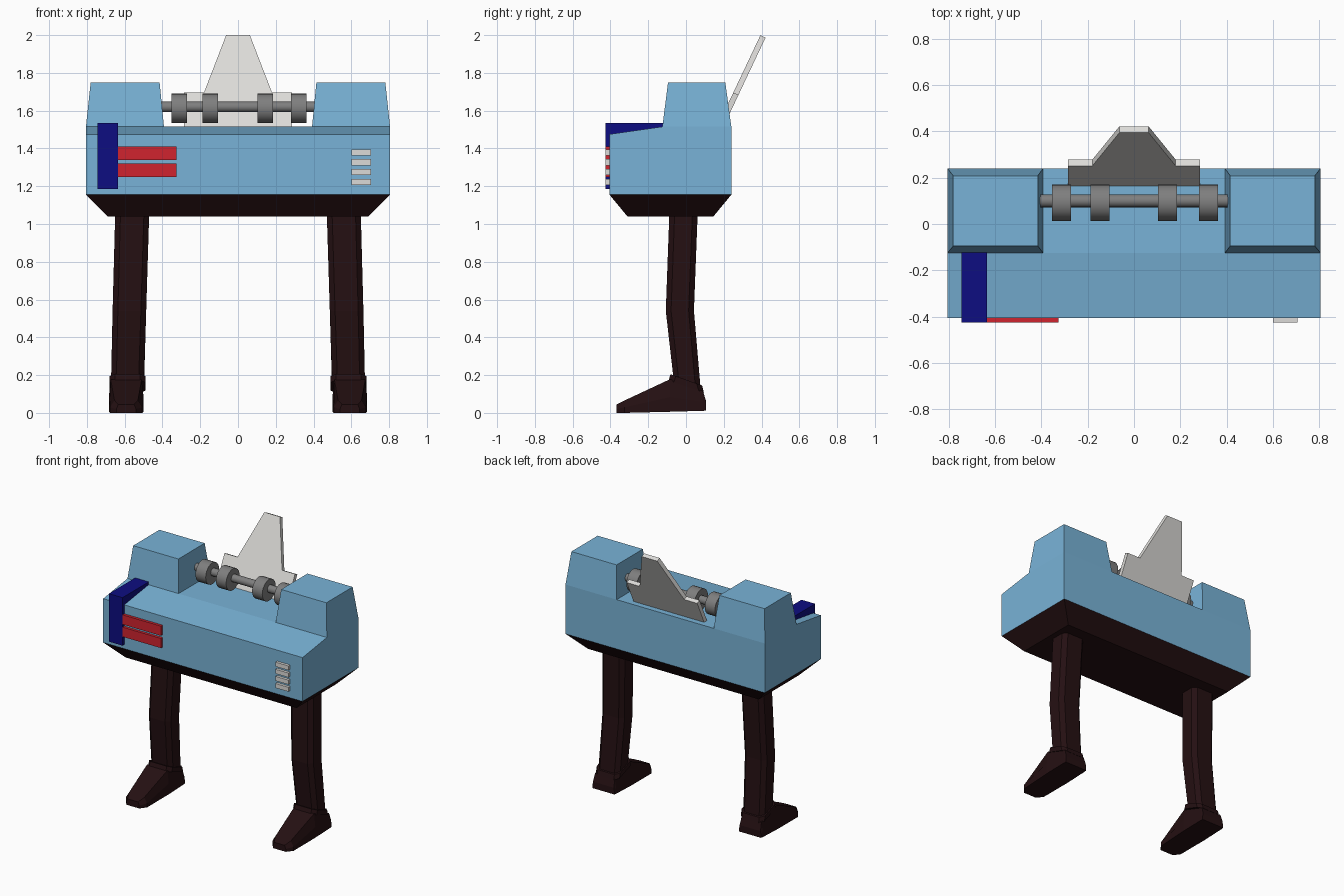
import bpy, bmesh, math
from mathutils import Vector

if "Cube" in bpy.data.objects:
    bpy.data.objects.remove(bpy.data.objects["Cube"])


def material(name, rgb):
    m = bpy.data.materials.new(name)
    m.diffuse_color = (*rgb, 1)
    m.use_nodes = True
    m.node_tree.nodes["Principled BSDF"].inputs["Base Color"].default_value = m.diffuse_color
    return m


BLUE = material("light blue", (0.19, 0.45, 0.68))
BROWN = material("dark brown", (0.018, 0.005, 0.006))
NAVY = material("navy", (0.004, 0.004, 0.22))
RED = material("red", (0.63, 0.017, 0.028))
PALE = material("pale grey", (0.72, 0.71, 0.69))
GREY = material("mid grey", (0.21, 0.21, 0.21))


def loft(name, rings, mat):
    """Skin a series of equal-length rings and cap both ends."""
    bm = bmesh.new()
    vs = [[bm.verts.new(p) for p in r] for r in rings]
    n = len(rings[0])
    for a, b in zip(vs, vs[1:]):
        for i in range(n):
            j = (i + 1) % n
            bm.faces.new((a[i], a[j], b[j], b[i]))
    bm.faces.new(vs[0])
    bm.faces.new(vs[-1])
    bmesh.ops.recalc_face_normals(bm, faces=bm.faces)
    me = bpy.data.meshes.new(name)
    bm.to_mesh(me)
    bm.free()
    me.materials.append(mat)
    ob = bpy.data.objects.new(name, me)
    bpy.context.collection.objects.link(ob)
    return ob


def rect(x0, x1, y0, y1, z):
    return [(x0, y0, z), (x1, y0, z), (x1, y1, z), (x0, y1, z)]


def side_extrude(name, profile, x0, x1, mat):
    """Extrude a (y, z) profile across x."""
    return loft(name, [[(x, y, z) for y, z in profile] for x in (x0, x1)], mat)


def box(name, x0, x1, y0, y1, z0, z1, mat):
    return loft(name, [rect(x0, x1, y0, y1, z0), rect(x0, x1, y0, y1, z1)], mat)


def cylinder(name, x0, x1, y, z, r, mat, sides=24):
    rings = [[(x, y + r * math.cos(2 * math.pi * i / sides), z + r * math.sin(2 * math.pi * i / sides))
              for i in range(sides)] for x in (x0, x1)]
    ob = loft(name, rings, mat)
    bpy.ops.object.select_all(action='DESELECT')
    ob.select_set(True)
    bpy.context.view_layer.objects.active = ob
    bpy.ops.object.shade_smooth_by_angle(angle=math.radians(40))
    return ob


# main body with sloped front deck, and tapered dark underside
side_extrude("body", [(-0.405, 1.155), (0.24, 1.155), (0.24, 1.515), (-0.125, 1.515), (-0.405, 1.475)],
             -0.805, 0.805, BLUE)
loft("underside", [rect(-0.69, 0.69, -0.31, 0.145, 1.04), rect(-0.805, 0.805, -0.405, 0.24, 1.155)], BROWN)

# end towers
for s, side in ((-1, "left"), (1, "right")):
    loft(side + "_tower", [rect(s * 0.392, s * 0.805, -0.125, 0.24, 1.515),
                           rect(s * 0.415, s * 0.78, -0.095, 0.208, 1.75)], BLUE)

# navy band wrapping the front and deck
side_extrude("navy_band", [(-0.425, 1.185), (-0.4, 1.185), (-0.4, 1.47), (-0.12, 1.51),
                           (-0.12, 1.535), (-0.425, 1.535)], -0.745, -0.635, NAVY)
# red bars and vents
for i, (z0, z1) in enumerate(((1.25, 1.32), (1.34, 1.41))):
    box(f"red_bar_{i}", -0.635, -0.325, -0.425, -0.4, z0, z1, RED)
for i in range(4):
    z = 1.207 + i * 0.052
    box(f"vent_{i}", 0.6, 0.705, -0.425, -0.4, z, z + 0.032, PALE)

# axle and rollers
cylinder("axle", -0.41, 0.41, 0.1, 1.62, 0.028, GREY, 16)
for i, x in enumerate((-0.312, -0.147, 0.145, 0.322)):
    cylinder(f"roller_{i}", x - 0.041, x + 0.041, 0.092, 1.612, 0.078, GREY)

# leaning back fin
lean = math.radians(25.3)
up = Vector((0, math.sin(lean), math.cos(lean)))
back = Vector((0, math.cos(lean), -math.sin(lean)))
base = Vector((0, 0.165, 1.515))
half = [(0.285, -0.015), (0.285, 0.2), (0.18, 0.2), (0.063, 0.536)]
outline = half + [(-x, t) for x, t in reversed(half)]
loft("fin", [[base + Vector((x, 0, 0)) + up * t + back * d for x, t in outline] for d in (0, 0.03)], PALE)


def leg_ring(cx, hw, y0, y1, z_front, z_back):
    """Chamfered rectangle, tilted from z_front to z_back."""
    c = 0.028
    pts = [(-hw + c, y0), (hw - c, y0), (hw, y0 + c), (hw, y1 - c),
           (hw - c, y1), (-hw + c, y1), (-hw, y1 - c), (-hw, y0 + c)]
    return [(cx + x, y, z_front + (z_back - z_front) * (y - y0) / (y1 - y0)) for x, y in pts]


def foot_ring(cx, wb, wt, y, z0, z1):
    zm = z0 + (z1 - z0) * 0.45
    return [(cx - wb, y, z0), (cx + wb, y, z0), (cx + wb, y, zm), (cx + wt, y, z1),
            (cx - wt, y, z1), (cx - wb, y, zm)]


# legs, cuffs and feet
for s, side in ((-1, "left"), (1, "right")):
    loft(side + "_leg", [leg_ring(s * 0.56, 0.09, -0.088, 0.062, 1.06, 1.06),
                         leg_ring(s * 0.575, 0.089, -0.107, 0.042, 0.54, 0.54),
                         leg_ring(s * 0.585, 0.087, -0.066, 0.078, 0.18, 0.12)], BROWN)
    loft(side + "_cuff", [leg_ring(s * 0.585, 0.095, -0.082, 0.085, 0.205, 0.145),
                          leg_ring(s * 0.585, 0.095, -0.092, 0.095, 0.172, 0.108)], BROWN)
    c = s * 0.592
    loft(side + "_foot", [foot_ring(c, 0.088, 0.084, 0.107, 0.012, 0.06),
                          foot_ring(c, 0.09, 0.08, 0.09, 0.011, 0.115),
                          foot_ring(c, 0.092, 0.082, -0.085, 0.006, 0.178),
                          foot_ring(c, 0.085, 0.062, -0.325, 0.0, 0.066),
                          foot_ring(c, 0.052, 0.042, -0.368, 0.0, 0.045)], BROWN)
